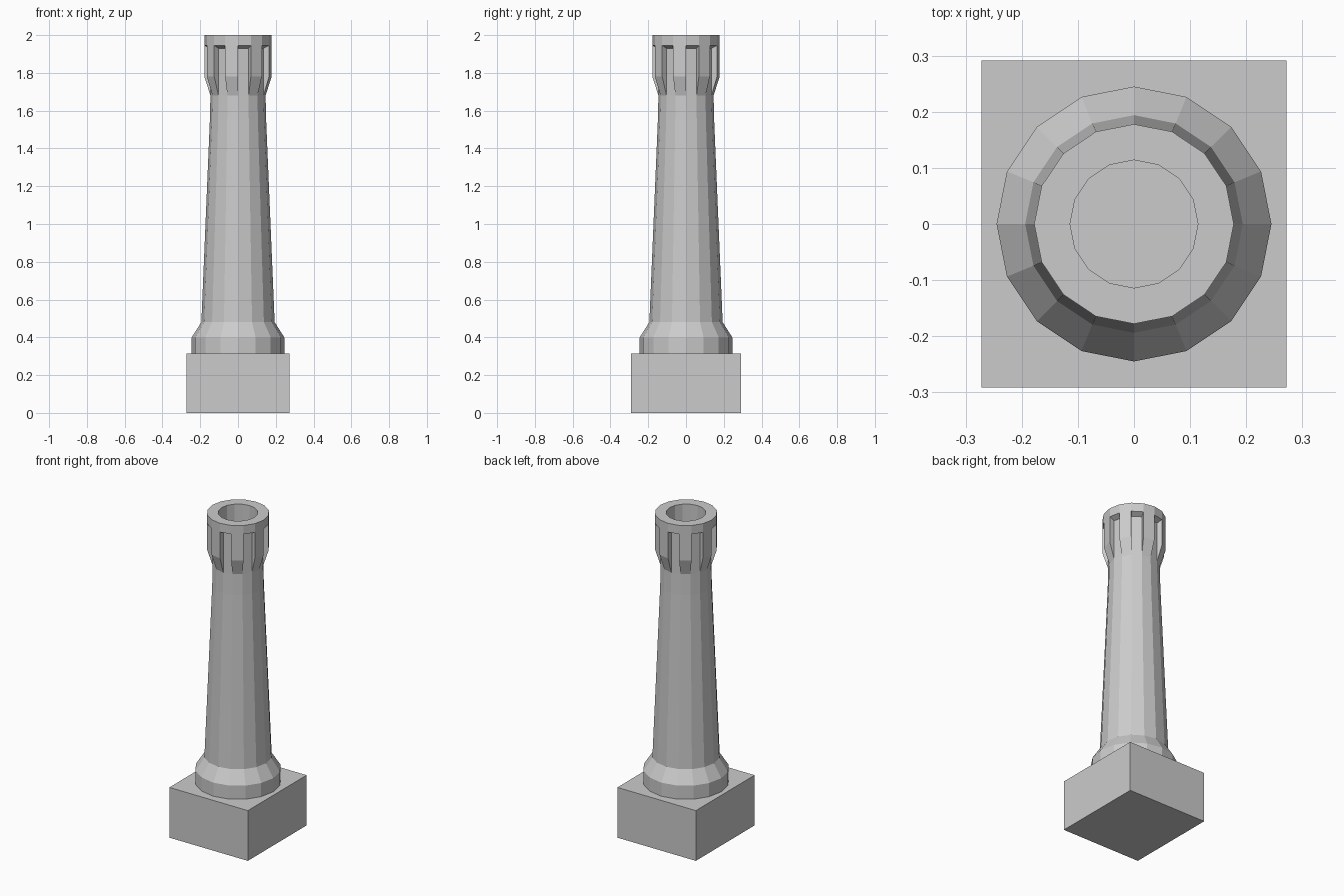
import bpy, bmesh
from math import cos, sin, tau

if "Cube" in bpy.data.objects:
    bpy.data.objects.remove(bpy.data.objects["Cube"])

SIDES = 16


def ring_point(k, r, z):
    a = tau * k / SIDES
    return (r * cos(a), r * sin(a), z)


def finish(bm, name):
    bmesh.ops.recalc_face_normals(bm, faces=bm.faces)
    mesh = bpy.data.meshes.new(name)
    bm.to_mesh(mesh)
    bm.free()
    obj = bpy.data.objects.new(name, mesh)
    bpy.context.collection.objects.link(obj)
    return obj


def lathe(name, profile):
    """Revolve an (r, z) profile in flat facets and cap both ends."""
    bm = bmesh.new()
    rings = [[bm.verts.new(ring_point(k, r, z)) for k in range(SIDES)] for r, z in profile]
    for low, high in zip(rings, rings[1:]):
        for k in range(SIDES):
            n = (k + 1) % SIDES
            bm.faces.new((low[k], low[n], high[n], high[k]))
    bm.faces.new(rings[0])
    bm.faces.new(rings[-1])
    return finish(bm, name)


# Square plinth
bm = bmesh.new()
bmesh.ops.create_cube(bm, size=1)
bmesh.ops.scale(bm, vec=(0.544, 0.582, 0.315), verts=bm.verts)
bmesh.ops.translate(bm, vec=(0, 0, 0.1575), verts=bm.verts)
finish(bm, "plinth")

# Flared foot, tapered shaft, overhanging rim and flue opening
lathe("chimney_shaft", [
    (0.245, 0.315), (0.245, 0.40), (0.194, 0.48), (0.149, 1.55),
    (0.146, 1.68), (0.146, 1.93), (0.178, 1.945), (0.178, 2.0),
    (0.114, 2.0), (0.114, 1.70)])

# Brackets under the rim, on every second facet
bracket = [(0.146, 1.68), (0.178, 1.78), (0.178, 1.945), (0.146, 1.93)]
bm = bmesh.new()
for k in range(1, SIDES, 2):
    a, b = [[bm.verts.new(ring_point(i, r, z)) for r, z in bracket] for i in (k, k + 1)]
    for i in range(2):
        bm.faces.new((a[i], a[i + 1], b[i + 1], b[i]))
    bm.faces.new(a)
    bm.faces.new(b[::-1])
    bm.faces.new((a[2], a[3], b[3], b[2]))
    bm.faces.new((a[3], a[0], b[0], b[3]))
finish(bm, "rim_brackets")
